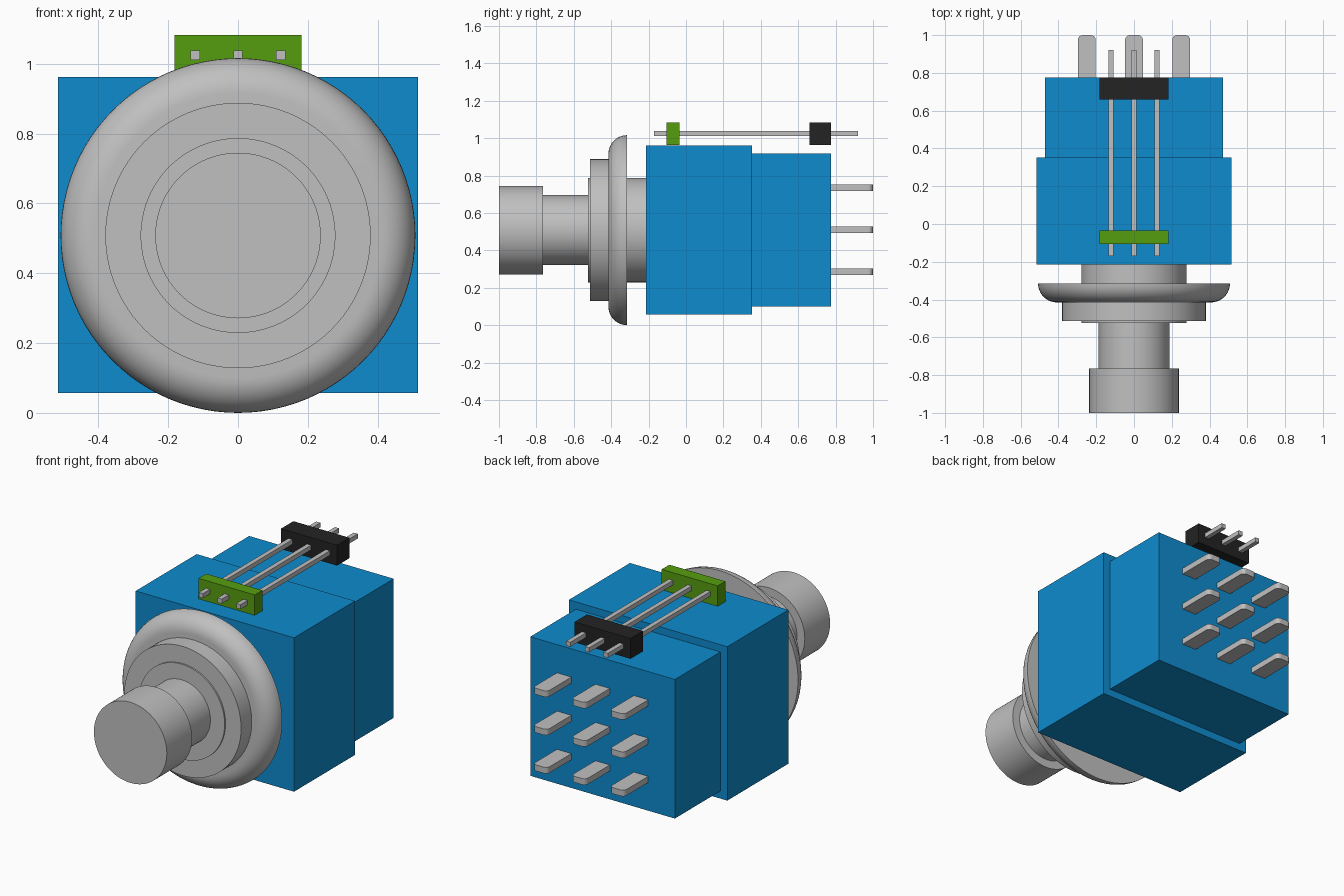
import bpy, bmesh, math
from mathutils import Matrix

if "Cube" in bpy.data.objects:
    bpy.data.objects.remove(bpy.data.objects["Cube"], do_unlink=True)


def material(name, rgb):
    lin = [((c / 255 + 0.055) / 1.055) ** 2.4 if c > 10 else c / 255 / 12.92 for c in rgb]
    m = bpy.data.materials.new(name)
    m.use_nodes = True
    m.diffuse_color = (*lin, 1)
    m.node_tree.nodes["Principled BSDF"].inputs["Base Color"].default_value = (*lin, 1)
    return m


BLUE = material("blue plastic", (14, 139, 206))
GREY = material("grey metal", (192, 192, 192))
GREEN = material("green board", (86, 158, 15))
BLACK = material("black plastic", (35, 35, 35))

AXIS_Z = 0.508


def finish(name, bm, mat):
    bmesh.ops.recalc_face_normals(bm, faces=bm.faces)
    mesh = bpy.data.meshes.new(name)
    bm.to_mesh(mesh)
    bm.free()
    mesh.materials.append(mat)
    ob = bpy.data.objects.new(name, mesh)
    bpy.context.collection.objects.link(ob)
    return ob


def box(name, mat, x, y, z, round_end=0):
    """Box from (min, max) ranges; round_end rounds the upright edges at +y."""
    bm = bmesh.new()
    size = Matrix.Diagonal((x[1] - x[0], y[1] - y[0], z[1] - z[0], 1))
    mid = Matrix.Translation((sum(x) / 2, sum(y) / 2, sum(z) / 2))
    bmesh.ops.create_cube(bm, size=1, matrix=mid @ size)
    if round_end:
        edges = [e for e in bm.edges if all(v.co.y > y[1] - 1e-4 for v in e.verts)
                 and abs(e.verts[0].co.z - e.verts[1].co.z) > 1e-4]
        bmesh.ops.bevel(bm, geom=edges, offset=round_end, segments=4,
                        profile=0.5, affect='EDGES')
    return finish(name, bm, mat)


def turned(name, mat, profile, steps=96):
    """Revolve (radius, y) points about the shaft axis; the ends are on the axis."""
    bm = bmesh.new()
    verts = [bm.verts.new((r, y, AXIS_Z)) for r, y in profile]
    edges = [bm.edges.new(pair) for pair in zip(verts, verts[1:])]
    bmesh.ops.spin(bm, geom=verts + edges, cent=(0, 0, AXIS_Z), axis=(0, 1, 0),
                   angle=2 * math.tau / 2, steps=steps, use_duplicate=False)
    bmesh.ops.remove_doubles(bm, verts=bm.verts, dist=1e-5)
    ob = finish(name, bm, mat)
    bpy.ops.object.select_all(action='DESELECT')
    bpy.context.view_layer.objects.active = ob
    ob.select_set(True)
    bpy.ops.object.shade_smooth_by_angle(angle=math.radians(30))
    return ob


def cylinder(name, mat, r, y0, y1):
    return turned(name, mat, [(0, y0), (r, y0), (r, y1), (0, y1)])


# Switch housing: larger front block and slimmer rear block
box("front_housing", BLUE, (-0.515, 0.515), (-0.215, 0.352), (0.057, 0.962))
box("rear_housing", BLUE, (-0.47, 0.47), (0.352, 0.775), (0.101, 0.919))

# Plunger, bushing and nut along the shaft axis
cylinder("button_cap", GREY, 0.237, -1.0, -0.765)
cylinder("button_stem", GREY, 0.187, -0.765, -0.50)
cylinder("bushing", GREY, 0.279, -0.523, -0.215)
cylinder("nut", GREY, 0.38, -0.514, -0.41)

# Domed washer with a rounded front rim
rim = [(0.408 + 0.1 * math.sin(a), -0.315 - 0.1 * math.cos(a))
       for a in (i * math.pi / 20 for i in range(11))]
turned("domed_washer", GREY, [(0, -0.415)] + rim + [(0, -0.315)])

# Three by three solder lugs on the back
for row, z in enumerate((0.285, 0.51, 0.735), 1):
    for col, x in enumerate((-0.25, 0, 0.25), 1):
        box(f"solder_lug_{row}_{col}", GREY, (x - 0.047, x + 0.047),
            (0.77, 1.0), (z - 0.018, z + 0.018), round_end=0.025)

# Pin header on top: board, spacer and three long pins
box("header_board", GREEN, (-0.182, 0.182), (-0.105, -0.034), (0.963, 1.083))
box("header_spacer", BLACK, (-0.182, 0.182), (0.66, 0.775), (0.963, 1.083))
for i, x in enumerate((-0.122, 0, 0.122), 1):
    box(f"header_pin_{i}", GREY, (x - 0.0135, x + 0.0135), (-0.17, 0.92), (1.011, 1.038))
